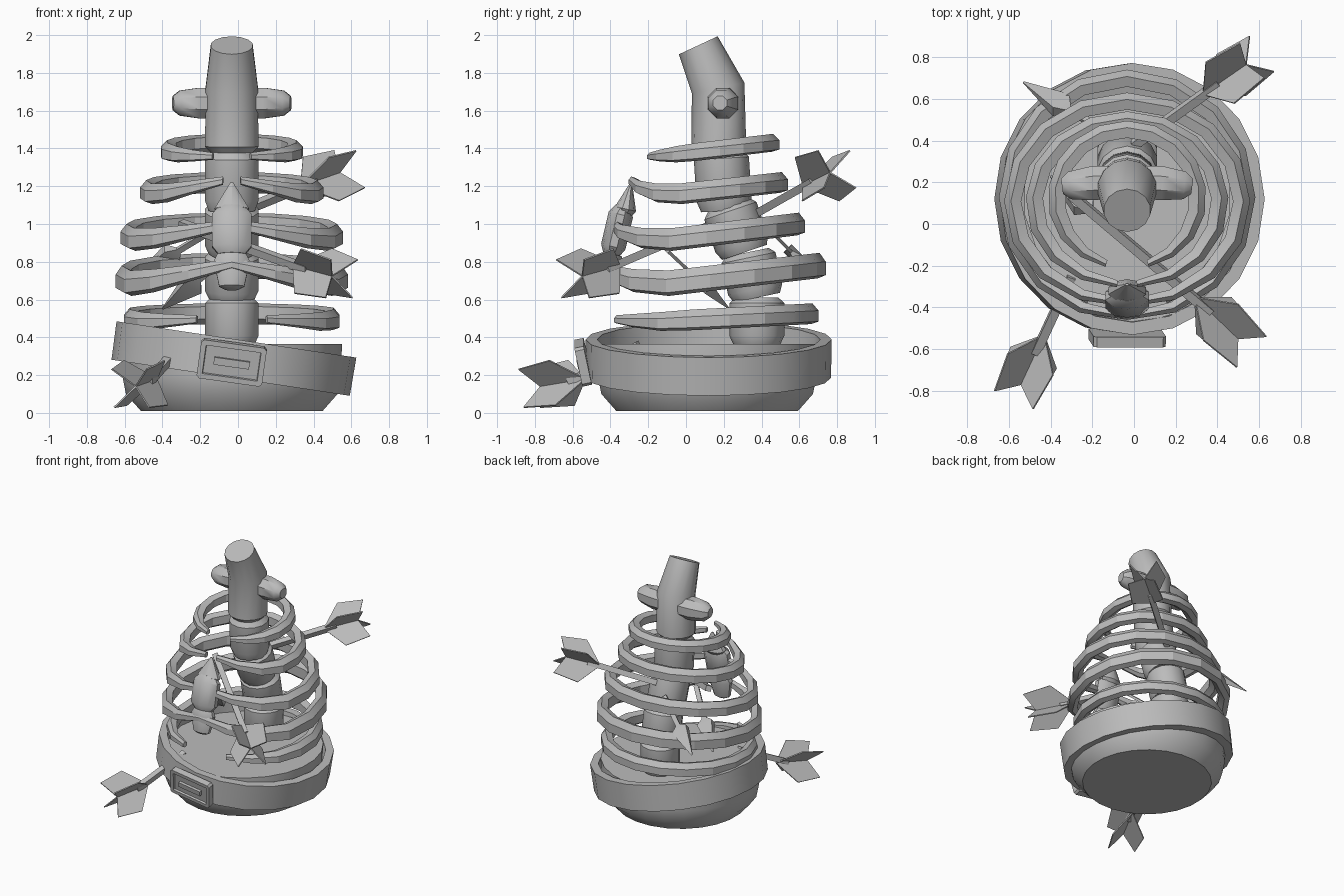
import bpy, bmesh, math
from mathutils import Vector, Matrix

if "Cube" in bpy.data.objects:
    bpy.data.objects.remove(bpy.data.objects["Cube"], do_unlink=True)

CX = -0.033
GREY = (0.5, 0.5, 0.5, 1)
mat = bpy.data.materials.new("bone grey")
mat.use_nodes = True
mat.diffuse_color = GREY
mat.node_tree.nodes["Principled BSDF"].inputs["Base Color"].default_value = GREY


def finish(name, bm, smooth=35):
    bmesh.ops.recalc_face_normals(bm, faces=bm.faces)
    mesh = bpy.data.meshes.new(name)
    bm.to_mesh(mesh)
    bm.free()
    mesh.materials.append(mat)
    obj = bpy.data.objects.new(name, mesh)
    bpy.context.collection.objects.link(obj)
    bpy.ops.object.select_all(action="DESELECT")
    obj.select_set(True)
    bpy.context.view_layer.objects.active = obj
    bpy.ops.object.shade_smooth_by_angle(angle=math.radians(smooth))


def loft(name, rings, loop=False, smooth=35):
    """Skin rings of points; cap the ends unless the strip loops."""
    bm = bmesh.new()
    rows = [[bm.verts.new(p) for p in ring] for ring in rings]
    n = len(rows[0])
    pairs = list(zip(rows, rows[1:])) + ([(rows[-1], rows[0])] if loop else [])
    for a, b in pairs:
        for i in range(n):
            j = (i + 1) % n
            bm.faces.new((a[i], a[j], b[j], b[i]))
    if not loop:
        bm.faces.new(rows[0])
        bm.faces.new(rows[-1])
    finish(name, bm, smooth)


def tube(name, path, sides, flat=1.0):
    """Round body along (x, y, z, radius) stations; flat squashes its depth."""
    pts = [Vector(p[:3]) for p in path]
    rings = []
    for i, p in enumerate(pts):
        t = (pts[min(i + 1, len(pts) - 1)] - pts[max(i - 1, 0)]).normalized()
        u = (Vector((1, 0, 0)) if abs(t.x) < 0.9 else Vector((0, 1, 0)))
        u = (u - t * u.dot(t)).normalized()
        v = t.cross(u)
        angles = [2 * math.pi * (k + 0.5) / sides for k in range(sides)]
        rings.append([p + path[i][3] * (u * math.cos(a) + v * flat * math.sin(a))
                      for a in angles])
    loft(name, rings)


# Pelvis bowl with a closed floor
tube("pelvis_bowl", [(CX, 0.112, z, r) for z, r in
                     ((0.01, 0.485), (0.1, 0.565), (0.2, 0.585), (0.365, 0.588))], 24)

# Tilted belt, overhanging the bowl
belt_frame = Matrix.Translation((-0.024, 0.12, 0.285)) @ Matrix.Rotation(math.radians(8.6), 4, "Y")
section = ((0.56, -0.1), (0.638, -0.1), (0.642, 0.105), (0.582, 0.105))
loft("belt", [[belt_frame @ Vector((r * math.cos(a), r * 1.015 * math.sin(a), z)) for r, z in section]
              for a in (2 * math.pi * k / 20 for k in range(20))], loop=True)

# Buckle: thin raised frame round a plate, plus prong
buckle_frame = (Matrix.Translation((CX, -0.545, 0.268)) @ Matrix.Rotation(math.radians(8), 4, "Y")
                @ Matrix.Rotation(math.radians(12), 4, "X"))
bm = bmesh.new()
bmesh.ops.create_cube(bm, size=1, matrix=Matrix.Diagonal((0.35, 0.05, 0.21, 1)))
bmesh.ops.bevel(bm, geom=[e for e in bm.edges if abs((e.verts[0].co - e.verts[1].co).y) > 0.01],
                offset=0.015, segments=1, affect="EDGES")
front = [f for f in bm.faces if f.normal.y < -0.9]
bmesh.ops.inset_region(bm, faces=front, thickness=0.03)
bmesh.ops.inset_region(bm, faces=front, thickness=0.008)
bmesh.ops.translate(bm, verts=list({v for f in front for v in f.verts}), vec=(0, 0.015, 0))
bm.transform(buckle_frame)
finish("belt_buckle", bm)
bm = bmesh.new()
bmesh.ops.create_cube(bm, size=1, matrix=Matrix.Translation((0, -0.015, 0)) @ Matrix.Diagonal((0.19, 0.03, 0.04, 1)))
bm.transform(buckle_frame)
finish("buckle_prong", bm)

# Neck and vertebrae: each is bevelled at both ends
tube("neck", [(CX, 0.175, 1.38, 0.115), (CX, 0.174, 1.41, 0.145), (CX, 0.17, 1.72, 0.142),
              (CX, 0.065, 1.946, 0.113)], 14)
joints = [((0.185, 1.385), (0.205, 1.07)), ((0.225, 1.1), (0.31, 0.85)),
          ((0.325, 0.85), (0.375, 0.61)), ((0.375, 0.61), (0.375, 0.365))]
for i, (top, bottom) in enumerate(joints):
    stations = []
    for t, r in ((0, 0.115), (0.12, 0.146), (0.82, 0.146), (1, 0.125)):
        y, z = (a + (b - a) * t for a, b in zip(top, bottom))
        stations.append((CX, y, z, r))
    tube(f"vertebra_{i + 1}", stations, 14)

# Rounded bones on either side of the neck
for side, label in ((1, "left"), (-1, "right")):
    tube(f"neck_bone_{label}", [(CX + side * d, y, 1.64, r) for d, y, r in
         ((0.08, 0.2, 0.085), (0.17, 0.195, 0.088), (0.275, 0.185, 0.072), (0.312, 0.18, 0.04))], 8)


# Ribs: swept from tip to tip round the back
def rib(name, rx, ry, cy, z_back, z_side, z_front, end, height):
    rings, steps, thick = [], 16, 0.041
    for k in range(steps + 1):
        s = 2 * k / steps - 1
        a = s * math.radians(end)
        z = z_side + (z_back - z_side) * (1 + math.cos(a)) / 2
        z += (z_front - z_side) * max(0, (abs(a) - 2.1) / (math.pi - 2.1))
        taper = 1 - 0.6 * max(0, (abs(s) - 0.7) / 0.3)
        h, w = height / 2 * taper, thick * taper
        shape = ((w, -h * 0.75), (w, h * 0.3), (w * 0.2, h), (-w, h * 0.7), (-w, -h * 0.5), (0, -h))
        rings.append([Vector((CX + (rx - thick + d) * math.sin(a),
                              cy + (ry - thick + d) * math.cos(a), z + e)) for d, e in shape])
    loft(name, rings, smooth=20)


rib("rib_1", 0.38, 0.37, 0.125, 1.43, 1.35, 1.36, 163, 0.095)
rib("rib_2", 0.486, 0.435, 0.105, 1.22, 1.13, 1.24, 174, 0.11)
rib("rib_3", 0.59, 0.525, 0.105, 1.0, 0.88, 1.0, 179, 0.12)
rib("rib_4", 0.615, 0.612, 0.128, 0.78, 0.645, 0.79, 180, 0.135)
rib("rib_5", 0.58, 0.57, 0.132, 0.525, 0.47, 0.505, 160, 0.11)

# Sternum in three pieces leaning forward at the foot
for name, stations in (
        ("sternum_top", ((-0.29, 1.22, 0.008), (-0.32, 1.08, 0.095), (-0.33, 1.05, 0.07))),
        ("sternum_body", ((-0.33, 1.09, 0.07), (-0.345, 1.05, 0.11), (-0.385, 0.88, 0.11), (-0.395, 0.84, 0.075))),
        ("sternum_tip", ((-0.385, 0.84, 0.08), (-0.395, 0.8, 0.1), (-0.415, 0.67, 0.07), (-0.42, 0.655, 0.04)))):
    tube(name, [(CX, y, z, r) for y, z, r in stations], 10, flat=0.6)


# Arrows: a square shaft with four notched vanes at the tail
def arrow(name, base, tail, tip):
    base, tail, tip = Vector(base), Vector(tail), Vector(tip)
    axis = tail - base
    tube(name + "_shaft", [(*tip, 0.03), (*(base + axis * 0.3), 0.03)], 4)
    turn = axis.to_track_quat("Z", "Y").to_matrix().to_4x4()
    length = axis.length
    for k in range(4):
        place = Matrix.Translation(base) @ turn @ Matrix.Rotation(math.radians(45 + 90 * k), 4, "Z")
        outline = ((0, 0), (0.17, length * 0.42), (0.145, length), (0, length * 0.8))
        loft(f"{name}_vane_{k + 1}",
             [[place @ Vector((x, y, z)) for x, z in outline] for y in (-0.004, 0.004)])


arrow("back_arrow", (0.33, 0.62, 1.2), (0.59, 0.8, 1.29), (0.0, 0.38, 1.06))
arrow("front_arrow", (0.29, -0.35, 0.78), (0.55, -0.6, 0.71), (-0.3, 0.14, 1.0))
arrow("low_arrow", (-0.43, -0.53, 0.18), (-0.57, -0.83, 0.13), (-0.3, -0.25, 0.36))

# Loose arrow points inside and behind the cage
for name, start, end in (("inner_point", (-0.02, -0.1, 0.86), (-0.4, 0.23, 0.55)),
                         ("rear_point", (-0.1, 0.42, 0.99), (-0.53, 0.68, 0.73))):
    a, b = Vector(start), Vector(end)
    tube(name, [(*a, 0.025), (*a.lerp(b, 0.5), 0.025), (*a.lerp(b, 0.58), 0.085), (*b, 0.006)], 4, flat=0.5)
